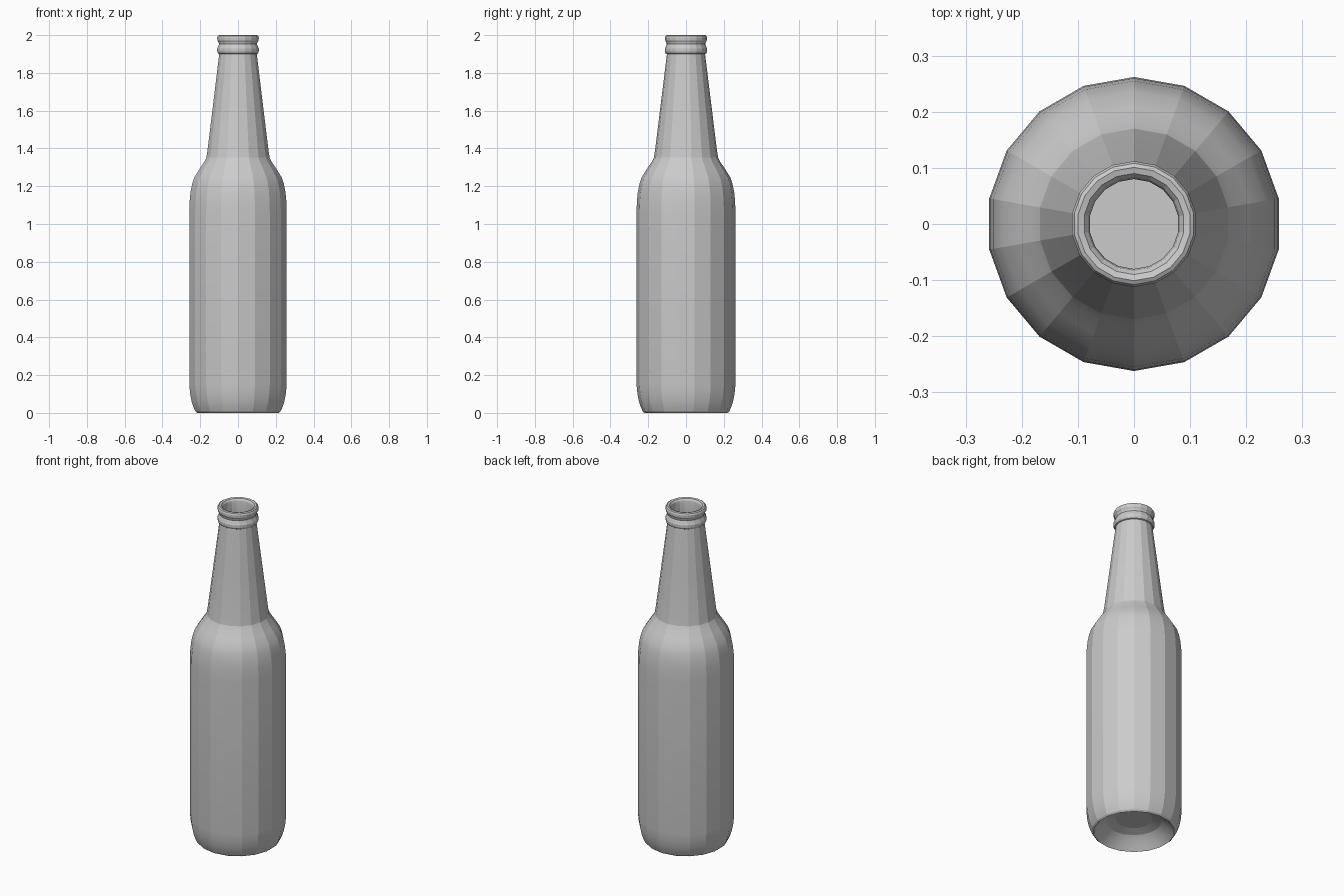
import bpy, bmesh, math

SIDES = 18

# Half-section (radius, height): punt, outside wall, rolled lip, inside wall, floor
profile = [
    # underside punt
    (0.10, 0.08), (0.15, 0.065), (0.19, 0.035), (0.215, 0.005),
    # foot and body
    (0.220, 0.0), (0.229, 0.008), (0.239, 0.03), (0.249, 0.06), (0.257, 0.10),
    (0.262, 0.15), (0.262, 1.06), (0.260, 1.12), (0.255, 1.17), (0.247, 1.21),
    (0.236, 1.245),
    # shoulder and neck
    (0.208, 1.29), (0.182, 1.328), (0.170, 1.352), (0.164, 1.39), (0.133, 1.64),
    (0.101, 1.90),
    # ring below the mouth
    (0.107, 1.903), (0.112, 1.913), (0.112, 1.928), (0.106, 1.942), (0.102, 1.952),
    # lip
    (0.105, 1.963), (0.111, 1.972), (0.112, 1.987), (0.108, 1.996), (0.101, 2.0),
    (0.090, 1.997), (0.083, 1.988), (0.080, 1.972),
    # inside wall and floor
    (0.080, 1.90), (0.142, 1.39), (0.150, 1.35), (0.215, 1.23), (0.240, 1.06),
    (0.240, 0.15), (0.215, 0.06), (0.15, 0.09), (0.10, 0.105),
]

# Revolve the section into 18-sided rings
bm = bmesh.new()
rings = []
for r, z in profile:
    ring = []
    for i in range(SIDES):
        a = math.pi / 2 + 2 * math.pi * i / SIDES
        ring.append(bm.verts.new((r * math.cos(a), r * math.sin(a), z)))
    rings.append(ring)
for low, high in zip(rings, rings[1:]):
    for i in range(SIDES):
        j = (i + 1) % SIDES
        bm.faces.new((low[i], low[j], high[j], high[i]))

# Close the punt and the inside floor
bm.faces.new(rings[0][::-1])
bm.faces.new(rings[-1])
bmesh.ops.recalc_face_normals(bm, faces=bm.faces[:])

mesh = bpy.data.meshes.new("bottle")
bm.to_mesh(mesh)
bm.free()
bottle = bpy.data.objects.new("bottle", mesh)
bpy.context.collection.objects.link(bottle)

# Vertical facets stay crisp, gentle curves along the height are smooth
bpy.context.view_layer.objects.active = bottle
bottle.select_set(True)
bpy.ops.object.shade_smooth_by_angle(angle=math.radians(15))
